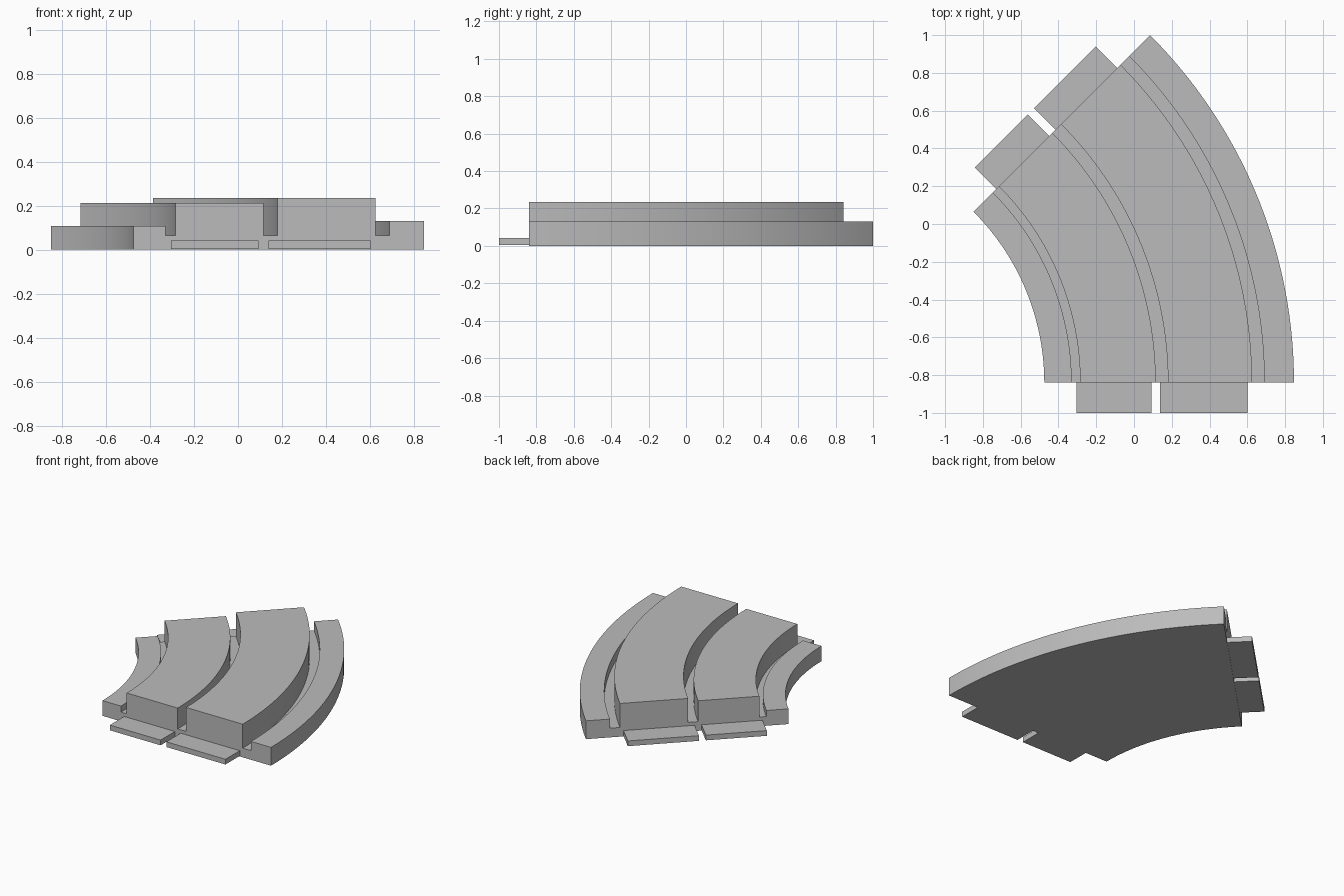
import bpy
import bmesh
from math import cos, sin, radians
from mathutils import Matrix, Vector

cube = bpy.data.objects.get("Cube")
if cube:
    bpy.data.objects.remove(cube, do_unlink=True)

CENTRE = Vector((-1.755, -0.84, 0))   # centre of the bend
BEND = radians(45)
STEPS = 40

grey = bpy.data.materials.new("plain grey")
grey.use_nodes = True
colour = (0.5, 0.5, 0.5, 1)
grey.diffuse_color = colour
grey.node_tree.nodes["Principled BSDF"].inputs["Base Color"].default_value = colour


def finish(bm, name):
    bmesh.ops.recalc_face_normals(bm, faces=bm.faces)
    mesh = bpy.data.meshes.new(name)
    bm.to_mesh(mesh)
    bm.free()
    mesh.materials.append(grey)
    obj = bpy.data.objects.new(name, mesh)
    bpy.context.collection.objects.link(obj)
    return obj


# Curved block: stepped cross-section (start x, height) swept round the bend
FLOOR, RIGHT, LEFT = 0.065, -0.475, 0.847
steps = [(RIGHT, 0.108), (-0.33, FLOOR), (-0.285, 0.213), (0.115, FLOOR),
         (0.18, 0.235), (0.625, FLOOR), (0.69, 0.13)]
profile = [(RIGHT, 0)]
for i, (x, z) in enumerate(steps):
    end = steps[i + 1][0] if i + 1 < len(steps) else LEFT
    profile += [(x, z), (end, z)]
profile.append((LEFT, 0))

bm = bmesh.new()
rings = []
for s in range(STEPS + 1):
    a = BEND * s / STEPS
    rings.append([bm.verts.new(CENTRE + Vector(((x - CENTRE.x) * cos(a), (x - CENTRE.x) * sin(a), z)))
                  for x, z in profile])
for near, far in zip(rings, rings[1:]):
    for i in range(len(profile)):
        j = (i + 1) % len(profile)
        bm.faces.new((near[i], near[j], far[j], far[i]))
bm.faces.new(rings[0])
bm.faces.new(rings[-1])
block = finish(bm, "curved_track")
bpy.context.view_layer.objects.active = block
block.select_set(True)
bpy.ops.object.shade_smooth_by_angle(angle=radians(30))
block.select_set(False)


# Flat connector tabs, two on each end of the bend
def tab(name, x0, x1, angle, direction):
    bm = bmesh.new()
    bmesh.ops.create_cube(bm, size=1)
    length, low, high = 0.16, 0.004, 0.041
    place = Matrix.Translation(((x0 + x1) / 2 - CENTRE.x, direction * length / 2, (low + high) / 2))
    scale = Matrix.Diagonal((x1 - x0, length, high - low, 1))
    turn = Matrix.Translation(CENTRE) @ Matrix.Rotation(angle, 4, "Z")
    bm.transform(turn @ place @ scale)
    finish(bm, name)


for end, angle, direction in (("front", 0, -1), ("back", BEND, 1)):
    tab(end + "_inner_tab", -0.305, 0.093, angle, direction)
    tab(end + "_outer_tab", 0.138, 0.602, angle, direction)
